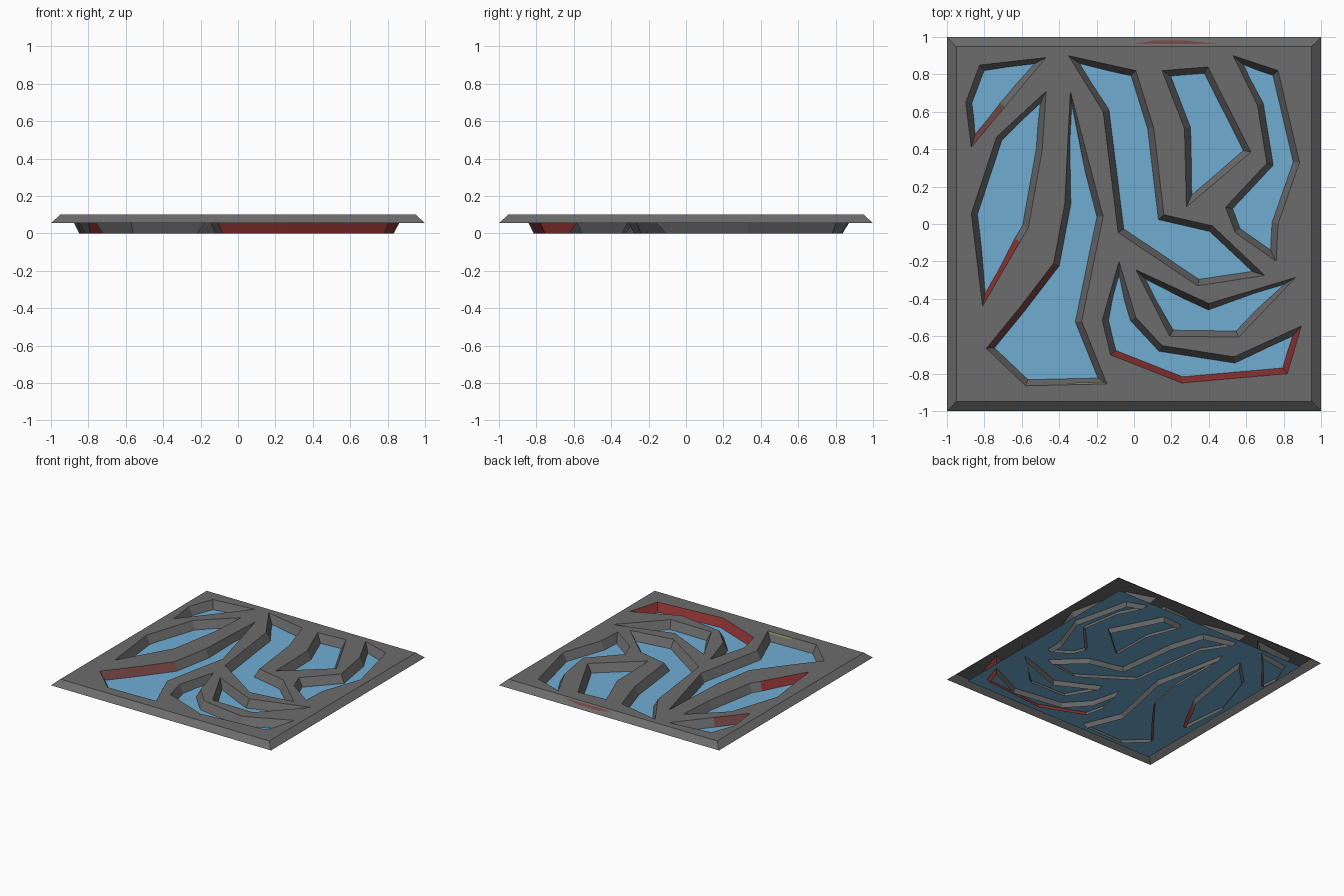
import bpy, bmesh
from mathutils import Vector

if "Cube" in bpy.data.objects:
    bpy.data.objects.remove(bpy.data.objects["Cube"])

TOP, RIM_LOW, WATER = 0.10, 0.055, 0.035
TAPER, MAX_MITER = 0.05, 0.11


def material(name, rgb):
    m = bpy.data.materials.new(name)
    m.diffuse_color = (*rgb, 1)
    m.use_nodes = True
    m.node_tree.nodes["Principled BSDF"].inputs["Base Color"].default_value = m.diffuse_color
    return m


STONE = material("grey stone", (0.15, 0.15, 0.15))
BLUE = material("water blue", (0.16, 0.42, 0.65))
RED = material("red paint", (0.28, 0.033, 0.033))
DULL = material("dull red paint", (0.17, 0.06, 0.055))
OLIVE = material("olive paint", (0.22, 0.25, 0.07))


def finish(bm, name, mats):
    me = bpy.data.meshes.new(name)
    bm.to_mesh(me)
    bm.free()
    for m in mats:
        me.materials.append(m)
    ob = bpy.data.objects.new(name, me)
    bpy.context.collection.objects.link(ob)
    return ob


def plate(name, corners, mat):
    bm = bmesh.new()
    bm.faces.new([bm.verts.new(c) for c in corners])
    return finish(bm, name, [mat])


def inset(points):
    """Move a clockwise outline inwards, with limited mitres."""
    pts = [Vector(p) for p in points]
    out = []
    for i, p in enumerate(pts):
        a = (p - pts[i - 1]).normalized()
        b = (pts[(i + 1) % len(pts)] - p).normalized()
        na, nb = Vector((a.y, -a.x)), Vector((b.y, -b.x))
        mid = (na + nb).normalized()
        out.append(p + mid * min(TAPER / max(mid.dot(na), 0.05), MAX_MITER))
    return out


# Openings: clockwise outline, then painted wall segments {edge: material slot}
OPENINGS = [
    ([(-.825, .85), (-.47, .89), (-.69, .626), (-.87, .41), (-.9, .65)], {2: 2}),
    ([(-.47, .71), (-.49, .4), (-.565, -.02), (-.61, -.095), (-.81, -.44),
      (-.87, .055), (-.735, .465)], {3: 1}),
    ([(-.34, .71), (-.165, .04), (-.28, -.52), (-.145, -.855), (-.58, -.865),
      (-.79, -.665), (-.61, -.445), (-.43, -.21), (-.37, .11)], {5: 2, 6: 2}),
    ([(-.35, .9), (.01, .82), (.105, .515), (.16, .05), (.42, -.01),
      (.7, -.275), (.34, -.33), (-.085, -.045), (-.165, .6)], {}),
    ([(.15, .82), (.395, .84), (.625, .385), (.28, .09), (.27, .51)], {}),
    ([(.53, .9), (.77, .82), (.885, .33), (.77, 0), (.76, -.2),
      (.54, -.045), (.49, .09), (.71, .325), (.66, .635)], {}),
    ([(.01, -.245), (.4, -.425), (.865, -.285), (.56, -.605), (.19, -.6)], {}),
    ([(-.08, -.2), (.01, -.5), (.15, -.65), (.535, -.71), (.895, -.545),
      (.82, -.8), (.255, -.85), (-.125, -.7), (-.17, -.515)], {4: 1, 5: 1, 6: 1}),
]

bm = bmesh.new()
fill_edges = []


def ring(points, z):
    return [bm.verts.new((p[0], p[1], z)) for p in points]


def skirt(top, low, slots):
    n = len(top)
    for i in range(n):
        j = (i + 1) % n
        f = bm.faces.new((top[i], low[i], low[j], top[j]))
        f.material_index = slots.get(i, 0)
        fill_edges.append(bm.edges.get((top[i], top[j])))


# Bevelled outer rim
square = [(-1, -1), (1, -1), (1, 1), (-1, 1)]
skirt(ring([(x * .95, y * .95) for x, y in square], TOP), ring(square, RIM_LOW), {})

# Tapered walls of each opening
for outline, paint in OPENINGS:
    skirt(ring(outline, TOP), ring(inset(outline), 0), paint)

# Flat top between the rim and the openings
bmesh.ops.triangle_fill(bm, use_beauty=True, edges=fill_edges, normal=(0, 0, 1))
for f in bm.faces:
    if all(abs(v.co.z - TOP) < 1e-5 for v in f.verts):
        f.material_index = 0
        if f.normal.z < 0:
            f.normal_flip()
finish(bm, "cracked_slab", [STONE, RED, DULL])

# Water sheet beneath the openings
s = .89
plate("water_sheet", [(x * s, y * s, WATER) for x, y in square], BLUE)

# Thin paint marks on the back bevel and the long opening
plate("back_bevel_mark", [(.45, .962, .092), (.28, .98, .076), (.1, .98, .076),
                          (.0, .962, .092)][::-1], DULL)
plate("olive_mark", [(-.37, -.857, .098), (-.155, -.852, .098),
                     (-.165, -.845, .088), (-.36, -.85, .088)], OLIVE)
